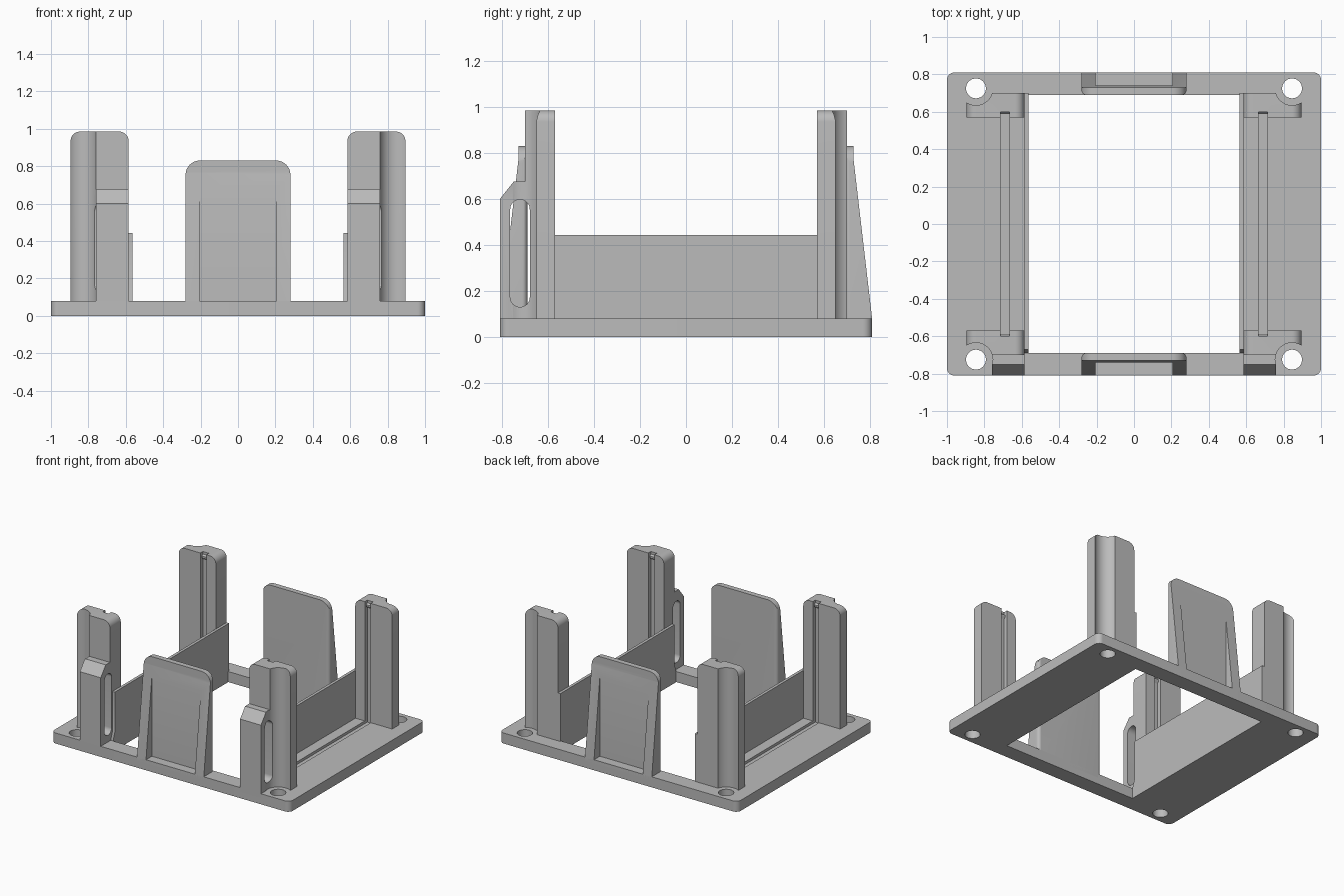
import bpy
import bmesh
import math
from mathutils import Vector

cube = bpy.data.objects.get("Cube")
if cube:
    bpy.data.objects.remove(cube, do_unlink=True)

grey = bpy.data.materials.new("plain grey")
grey.use_nodes = True
grey.diffuse_color = (0.5, 0.5, 0.5, 1)
grey.node_tree.nodes["Principled BSDF"].inputs["Base Color"].default_value = (0.5, 0.5, 0.5, 1)


def rect(x0, y0, x1, y1, radii=(0, 0, 0, 0), steps=10):
    """Rectangle outline; radii run counter-clockwise from the lower left."""
    pts = []
    corners = [(x0, y0, 1, 1), (x1, y0, -1, 1), (x1, y1, -1, -1), (x0, y1, 1, -1)]
    for i, ((x, y, dx, dy), r) in enumerate(zip(corners, radii)):
        if r == 0:
            pts.append((x, y))
            continue
        for k in range(steps + 1):
            a = math.pi + (i + k / steps) * math.pi / 2
            pts.append((x + dx * r + r * math.cos(a), y + dy * r + r * math.sin(a)))
    return pts


def circle(x, y, r, n=48):
    return [(x + r * math.cos(2 * math.pi * i / n), y + r * math.sin(2 * math.pi * i / n))
            for i in range(n)]


def prism(name, outline, axis, lo, hi, sx=1, sy=1):
    """Extrude an outline along an axis, mirrored by the signs sx and sy."""
    place = {"x": lambda a, b, t: (t, a, b),
             "y": lambda a, b, t: (a, t, b),
             "z": lambda a, b, t: (a, b, t)}[axis]
    bm = bmesh.new()
    rings = []
    for t in (lo, hi):
        ring = []
        for a, b in outline:
            x, y, z = place(a, b, t)
            ring.append(bm.verts.new(Vector((x * sx, y * sy, z))))
        rings.append(ring)
        bm.faces.new(ring)
    n = len(outline)
    for i in range(n):
        j = (i + 1) % n
        bm.faces.new((rings[0][i], rings[0][j], rings[1][j], rings[1][i]))
    bmesh.ops.recalc_face_normals(bm, faces=bm.faces)
    mesh = bpy.data.meshes.new(name)
    bm.to_mesh(mesh)
    bm.free()
    mesh.materials.append(grey)
    obj = bpy.data.objects.new(name, mesh)
    bpy.context.collection.objects.link(obj)
    return obj


def combine(obj, tool, operation="DIFFERENCE"):
    """Apply a boolean and drop the tool."""
    mod = obj.modifiers.new("combine", "BOOLEAN")
    mod.operation = operation
    mod.solver = "EXACT"
    mod.object = tool
    bpy.context.view_layer.objects.active = obj
    bpy.ops.object.modifier_apply(modifier=mod.name)
    bpy.data.objects.remove(tool, do_unlink=True)


HOLE_X, HOLE_Y = 0.845, 0.725
DECK = 0.08
BURIED = 0.05
parts = []

# Base frame with opening, screw holes and panel grooves
base = prism("base_frame", rect(-1, -0.81, 1, 0.81, (0.04,) * 4), "z", 0, DECK)
combine(base, prism("cutter", rect(-0.565, -0.69, 0.565, 0.69), "z", -0.2, 0.3))
for sx in (-1, 1):
    for sy in (-1, 1):
        combine(base, prism("cutter", circle(HOLE_X, HOLE_Y, 0.053), "z", -0.2, 0.3, sx, sy))
    combine(base, prism("cutter", rect(0.665, -0.6, 0.715, 0.6), "z", 0.06, 0.3, sx))
parts.append(base)

# Corner posts, with slotted ears on the front pair
for sx, side in ((-1, "right"), (1, "left")):
    for sy, end in ((-1, "front"), (1, "back")):
        post = prism(f"{end}_{side}_post",
                     rect(0.585, BURIED, 0.895, 0.985, (0, 0, 0.05, 0.05)),
                     "y", 0.57, 0.70, sx, sy)
        if end == "front":
            ear = [(0.66, BURIED), (0.81, BURIED), (0.81, 0.60), (0.75, 0.675), (0.66, 0.675)]
            combine(post, prism("ear", ear, "x", 0.585, 0.76, sx, sy), "UNION")
        combine(post, prism("cutter", circle(HOLE_X, HOLE_Y, 0.09), "z", -0.1, 1.2, sx, sy))
        if end == "front":
            slot = rect(0.68, 0.13, 0.765, 0.597, (0.042,) * 4)
            combine(post, prism("cutter", slot, "x", 0.5, 0.85, sx, sy))
        combine(post, prism("cutter", rect(0.665, 0.5, 0.715, 0.6), "z", -0.1, 1.2, sx, sy))
        parts.append(post)

        # Small wedge catch near the top of the groove
        catch = [(0.605, 0.92), (0.588, 0.945), (0.588, 0.955), (0.605, 0.97)]
        parts.append(prism(f"{end}_{side}_catch", catch, "x", 0.66, 0.72, sx, sy))

    # Low side wall between the posts
    wall = [(-0.69, BURIED), (-0.69, DECK), (-0.67, 0.14), (-0.67, 0.443),
            (0.70, 0.443), (0.70, BURIED)]
    parts.append(prism(f"{side}_wall", wall, "x", 0.565, 0.587, sx))

# Front and back flaps with tapering side ribs
for sy, end in ((-1, "front"), (1, "back")):
    flap = prism(f"{end}_flap", rect(-0.28, BURIED, 0.28, 0.83, (0, 0, 0.075, 0.075)),
                 "y", 0.6, 0.9, 1, sy)
    taper = [(0.69, 0), (0.81, 0), (0.81, DECK), (0.73, 0.765), (0.73, 1), (0.69, 1)]
    combine(flap, prism("taper", taper, "x", -0.5, 0.5, 1, sy), "INTERSECT")
    soft = rect(-0.2801, 0.6899, 0.2801, 0.95, (0.025, 0.025, 0, 0))
    combine(flap, prism("soft_edges", soft, "z", -0.1, 1.2, 1, sy), "INTERSECT")
    combine(flap, prism("cutter", rect(-0.205, 0.74, 0.205, 1), "z", DECK, 1.2, 1, sy))
    parts.append(flap)

# Smooth the rounded faces, keep edges sharp
bpy.ops.object.select_all(action="DESELECT")
for obj in parts:
    obj.select_set(True)
bpy.context.view_layer.objects.active = base
bpy.ops.object.shade_smooth_by_angle(angle=math.radians(30))
